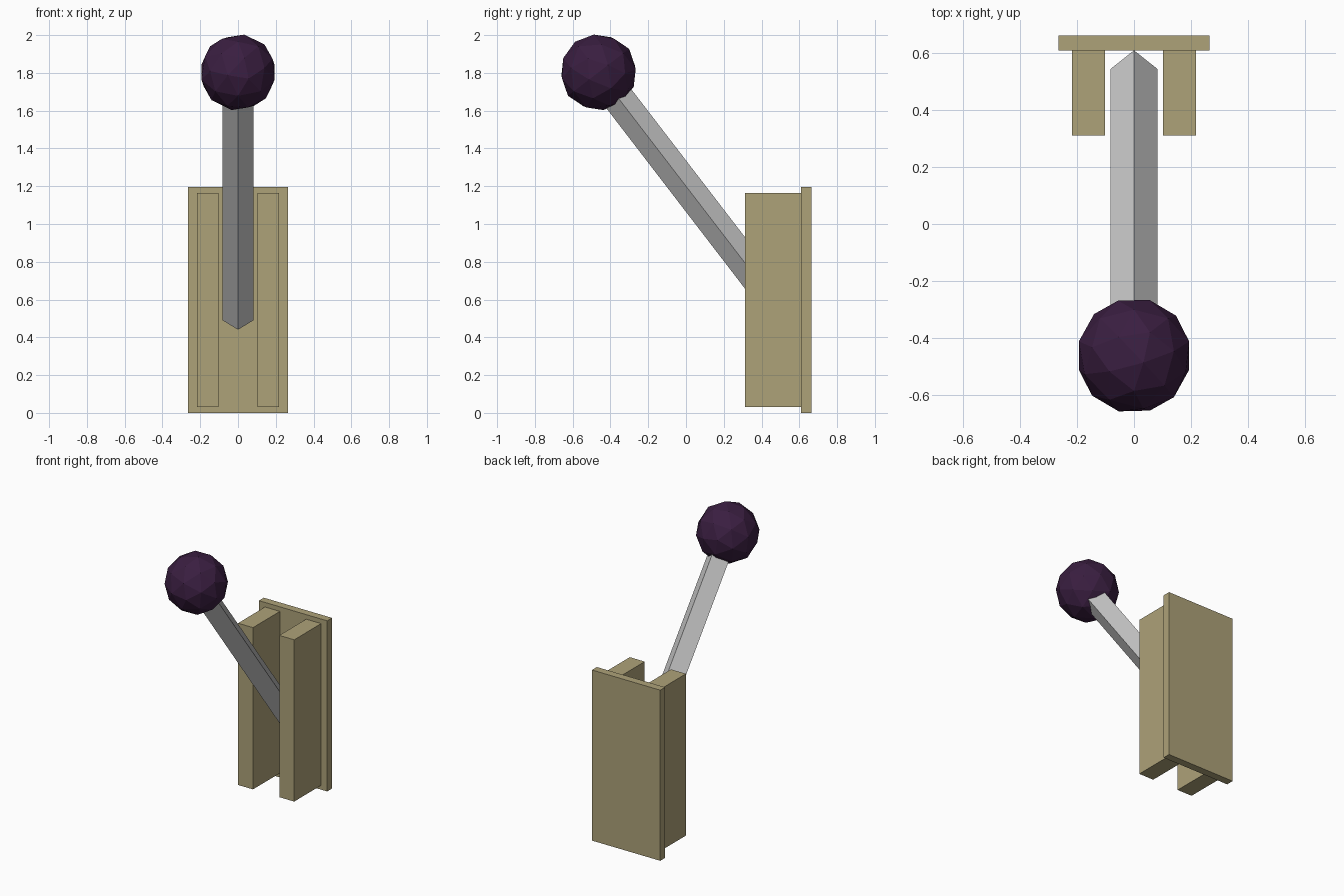
import bpy, math
from mathutils import Vector

if "Cube" in bpy.data.objects:
    bpy.data.objects.remove(bpy.data.objects["Cube"])


def material(name, rgb):
    m = bpy.data.materials.new(name)
    m.diffuse_color = (*rgb, 1)
    m.use_nodes = True
    m.node_tree.nodes["Principled BSDF"].inputs["Base Color"].default_value = m.diffuse_color
    return m


def box(name, lo, hi, mat):
    lo, hi = Vector(lo), Vector(hi)
    bpy.ops.mesh.primitive_cube_add(size=1, location=(lo + hi) / 2)
    o = bpy.context.object
    o.name = name
    o.scale = hi - lo
    bpy.ops.object.transform_apply(location=False, rotation=False, scale=True)
    o.data.materials.append(mat)
    return o


tan = material("tan_metal", (0.42, 0.36, 0.19))
purple = material("dark_purple", (0.042, 0.013, 0.052))

# Wall plate and the two rails either side of the lever slot
box("back_plate", (-0.265, 0.61, 0), (0.265, 0.664, 1.197), tan)
for side, x0, x1 in (("left", -0.218, -0.102), ("right", 0.102, 0.218)):
    box(side + "_rail", (x0, 0.312, 0.03), (x1, 0.61, 1.165), tan)

# Four-sided lever, leaning forward from the slot into the knob
foot = Vector((0, 0.545, 0.491))
knob = Vector((0, -0.463, 1.803))
axis = knob - foot
tilt = math.atan2(-axis.y, axis.z)
bpy.ops.mesh.primitive_cylinder_add(vertices=4, radius=0.083, depth=axis.length,
                                    location=(foot + knob) / 2, rotation=(tilt, 0, 0))
bpy.context.object.name = "lever"

# Faceted knob, tilted with the lever
bpy.ops.mesh.primitive_ico_sphere_add(subdivisions=2, radius=0.204, location=knob,
                                      rotation=(tilt, 0, 0))
ball = bpy.context.object
ball.name = "knob"
ball.data.materials.append(purple)
